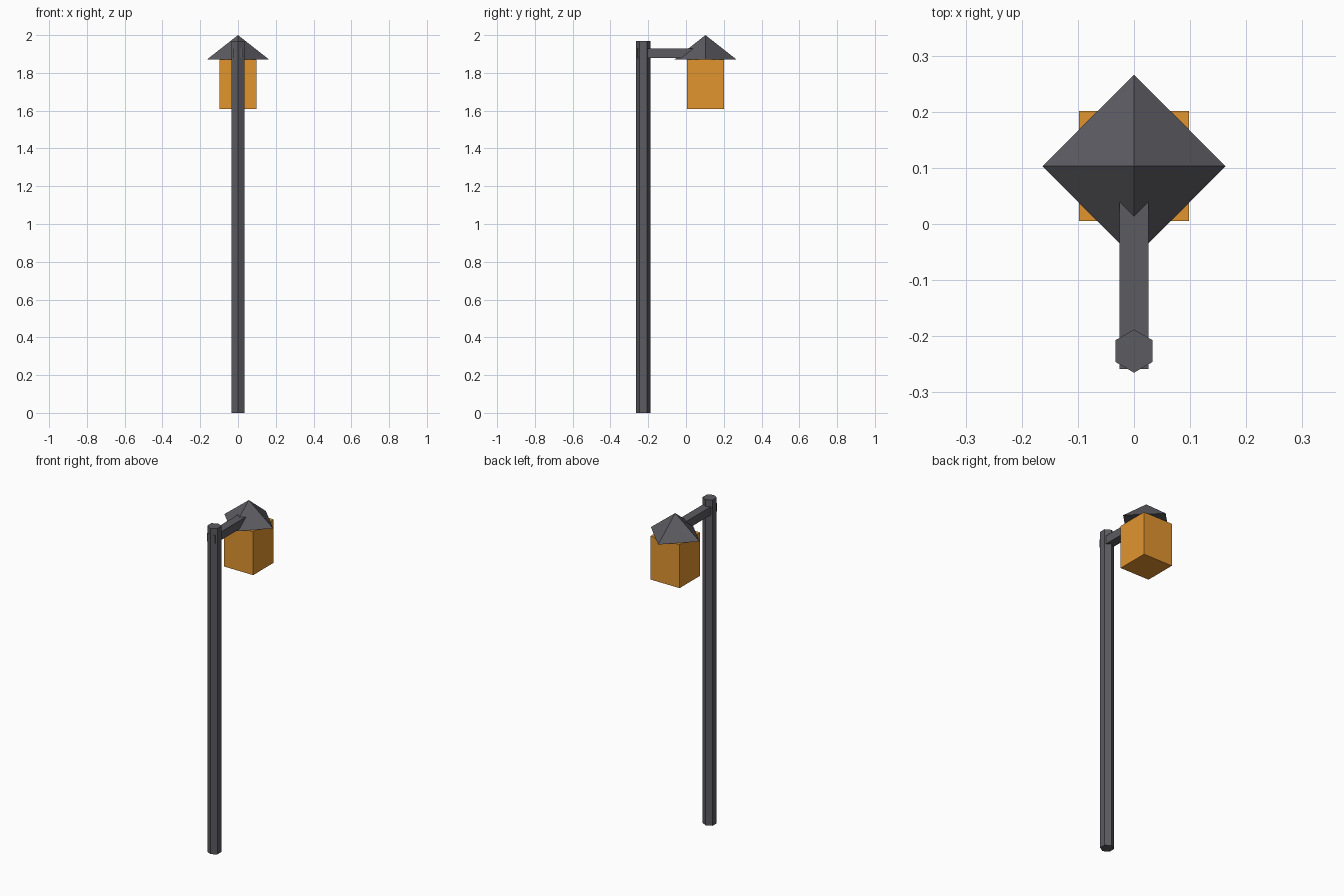
import bpy
from math import radians

if "Cube" in bpy.data.objects:
    bpy.data.objects.remove(bpy.data.objects["Cube"])


def material(name, color):
    mat = bpy.data.materials.new(name)
    mat.diffuse_color = color
    mat.use_nodes = True
    mat.node_tree.nodes["Principled BSDF"].inputs["Base Color"].default_value = mat.diffuse_color
    return mat


iron = material("dark_iron", (0.105, 0.105, 0.12, 1))
glow = material("amber_glass", (0.76, 0.30, 0.03, 1))


def finish(name, mat):
    obj = bpy.context.object
    obj.name = name
    obj.data.materials.append(mat)
    bpy.ops.object.transform_apply(location=False, rotation=True, scale=True)
    return obj


def box(name, lo, hi, mat):
    bpy.ops.mesh.primitive_cube_add(
        size=1, location=[(a + b) / 2 for a, b in zip(lo, hi)])
    bpy.context.object.scale = [b - a for a, b in zip(lo, hi)]
    return finish(name, mat)


# Hexagonal post, corners pointing along y
bpy.ops.mesh.primitive_cylinder_add(
    vertices=6, radius=0.0385, depth=1.97, location=(0, -0.2265, 0.985))
finish("post", iron)

# Square arm, poking slightly out of the back of the post
box("arm", (-0.026, -0.258, 1.88), (0.026, 0.103, 1.93), iron)

# Lantern body
box("lantern", (-0.098, 0.005, 1.61), (0.098, 0.201, 1.872), glow)

# Pyramid roof turned 45 degrees to the lantern
bpy.ops.mesh.primitive_cone_add(
    vertices=4, radius1=0.163, radius2=0, depth=0.128,
    location=(0, 0.103, 1.936))
finish("roof", iron)
